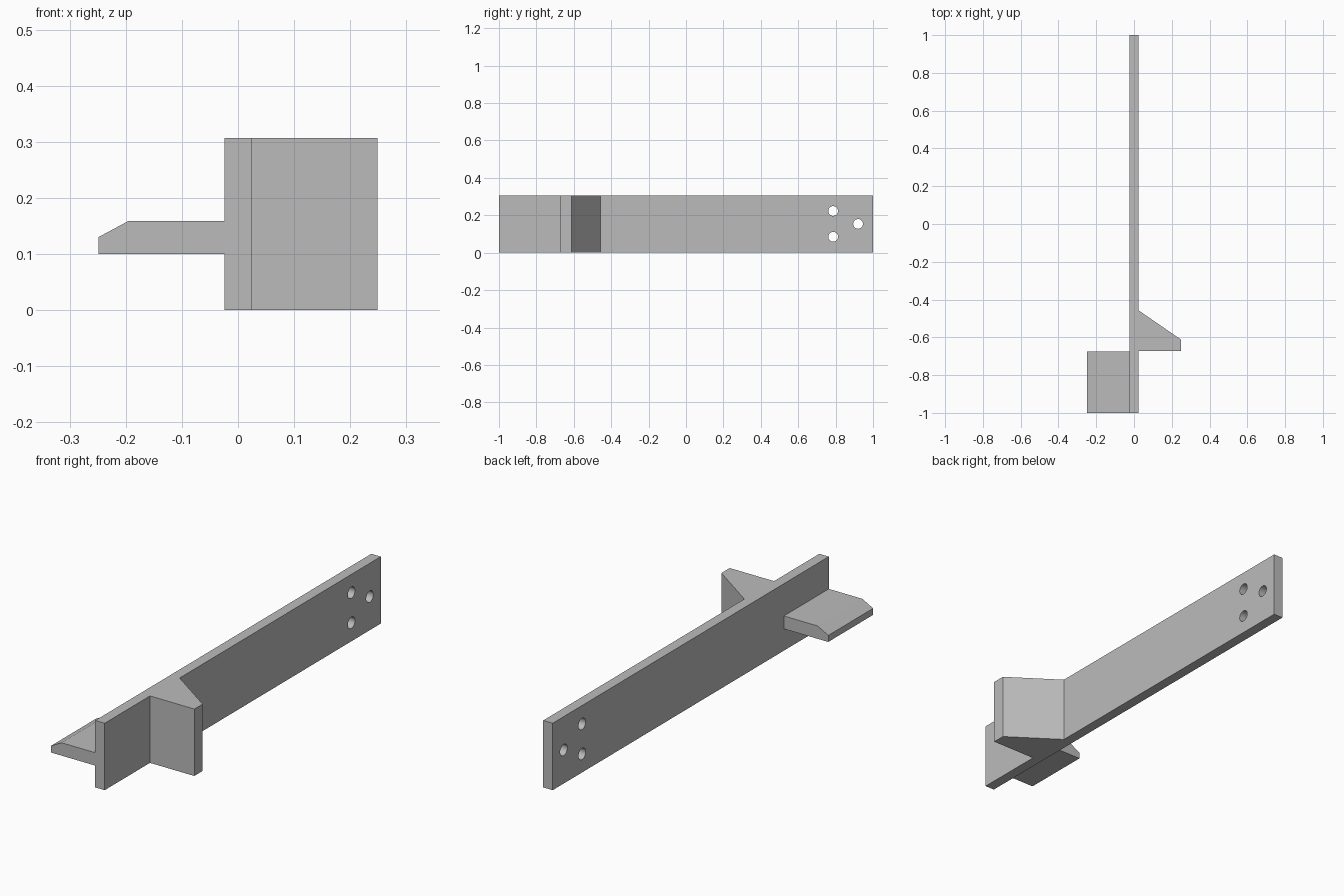
import bpy
import bmesh
from math import pi
from mathutils import Vector

default = bpy.data.objects.get("Cube")
if default:
    bpy.data.objects.remove(default, do_unlink=True)

# Single plain grey material
grey = bpy.data.materials.new("plain grey")
grey.use_nodes = True
colour = (0.5, 0.5, 0.5, 1)
grey.diffuse_color = colour
grey.node_tree.nodes["Principled BSDF"].inputs["Base Color"].default_value = colour


def extrude_profile(name, points, direction):
    """Extrude a closed 3D outline along a vector into a solid part."""
    bm = bmesh.new()
    face = bm.faces.new([bm.verts.new(p) for p in points])
    result = bmesh.ops.extrude_face_region(bm, geom=[face], use_keep_orig=True)
    moved = [v for v in result["geom"] if isinstance(v, bmesh.types.BMVert)]
    bmesh.ops.translate(bm, verts=moved, vec=Vector(direction))
    bmesh.ops.recalc_face_normals(bm, faces=bm.faces)
    mesh = bpy.data.meshes.new(name)
    bm.to_mesh(mesh)
    bm.free()
    mesh.materials.append(grey)
    obj = bpy.data.objects.new(name, mesh)
    bpy.context.collection.objects.link(obj)
    return obj


height = 0.307
left, right = 0.024, -0.024
reach = 0.249
shelf_back = -0.675

# Long upright plate with the tapered side wedge in one outline
outline = [(right, -1), (left, -1), (left, -0.672), (reach, -0.672),
           (reach, -0.612), (left, -0.457), (left, 1), (right, 1)]
plate = extrude_profile("plate_with_wedge", [(x, y, 0) for x, y in outline],
                        (0, 0, height))

# Side shelf with a chamfered outer edge
section = [(right, 0.1), (right, 0.159), (-0.195, 0.159),
           (-reach, 0.13), (-reach, 0.1)]
extrude_profile("side_shelf", [(x, -1, z) for x, z in section],
                (0, 1 + shelf_back, 0))

# Three mounting holes through the plate
for y, z in ((0.787, 0.223), (0.787, 0.085), (0.92, 0.154)):
    bpy.ops.mesh.primitive_cylinder_add(vertices=32, radius=0.026, depth=0.2,
                                        location=(0, y, z),
                                        rotation=(0, pi / 2, 0))
    cutter = bpy.context.object
    cutter.name = "hole_cutter"
    cutter.hide_render = True
    cutter.data.materials.append(grey)
    cut = plate.modifiers.new("hole", "BOOLEAN")
    cut.operation = "DIFFERENCE"
    cut.solver = "EXACT"
    cut.object = cutter
    bpy.context.view_layer.objects.active = plate
    bpy.ops.object.modifier_apply(modifier=cut.name)
    bpy.data.objects.remove(cutter, do_unlink=True)

# Smooth hole walls, crisp plate edges
bpy.ops.object.select_all(action="DESELECT")
plate.select_set(True)
bpy.context.view_layer.objects.active = plate
bpy.ops.object.shade_smooth_by_angle(angle=pi / 6)
